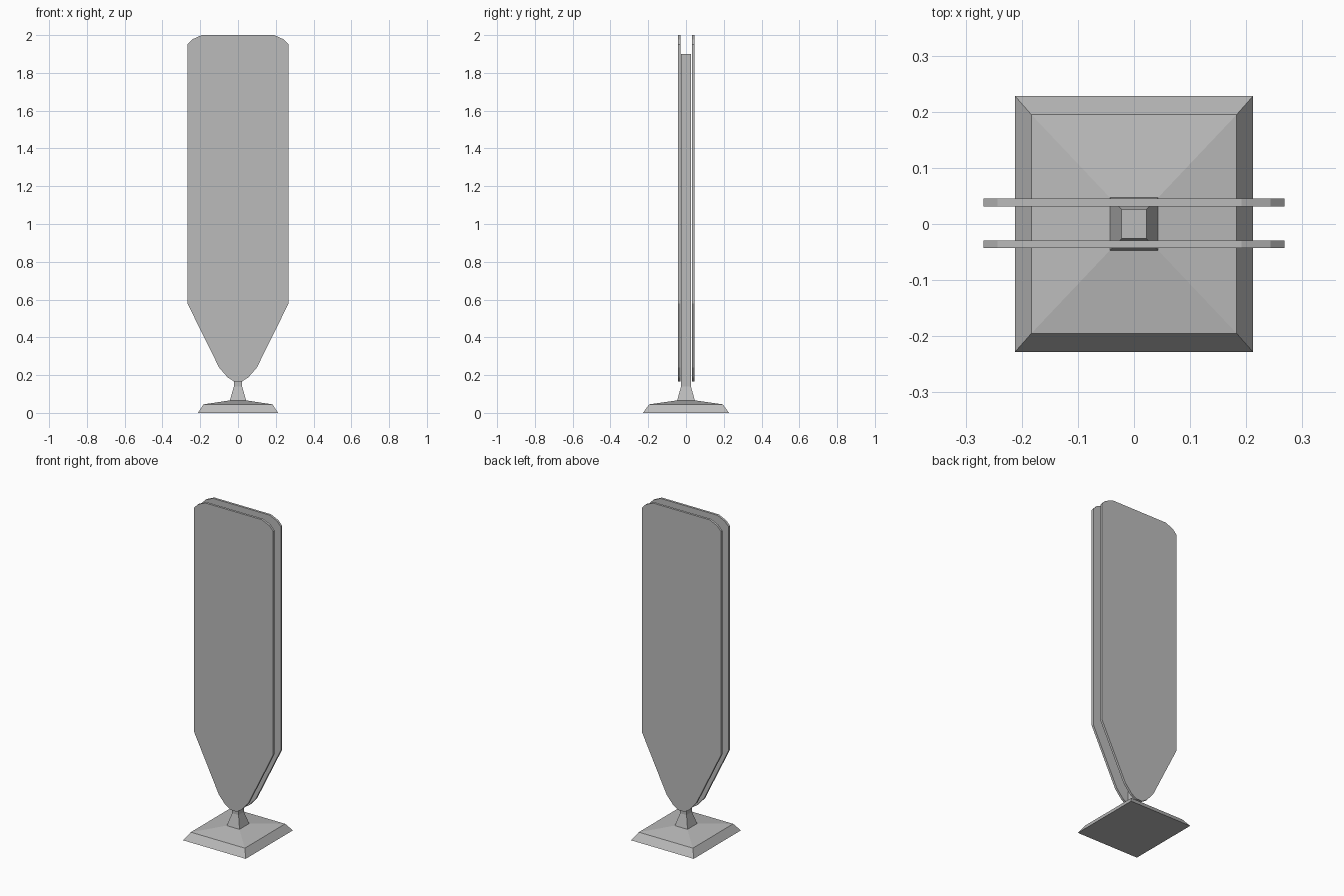
import bpy, bmesh

if "Cube" in bpy.data.objects:
    bpy.data.objects.remove(bpy.data.objects["Cube"])

grey = bpy.data.materials.new("grey")
grey.diffuse_color = (0.5, 0.5, 0.5, 1)
grey.use_nodes = True
grey.node_tree.nodes["Principled BSDF"].inputs["Base Color"].default_value = grey.diffuse_color


def finish(name, bm):
    bmesh.ops.recalc_face_normals(bm, faces=bm.faces)
    me = bpy.data.meshes.new(name)
    bm.to_mesh(me)
    bm.free()
    me.materials.append(grey)
    ob = bpy.data.objects.new(name, me)
    bpy.context.collection.objects.link(ob)


def stacked(name, levels):
    """Loft rectangles given as (half x, half y, z)."""
    bm = bmesh.new()
    rings = [[bm.verts.new((sx * hx, sy * hy, z))
              for sx, sy in ((-1, -1), (1, -1), (1, 1), (-1, 1))]
             for hx, hy, z in levels]
    for a, b in zip(rings, rings[1:]):
        for i in range(4):
            j = (i + 1) % 4
            bm.faces.new((a[i], a[j], b[j], b[i]))
    bm.faces.new(rings[0])
    bm.faces.new(rings[-1])
    finish(name, bm)


def board(name, y0, y1):
    """Mirrored half outline extruded along y."""
    half = [(0.022, 0.167), (0.055, 0.188), (0.1, 0.24), (0.268, 0.58),
            (0.268, 1.95), (0.243, 1.977), (0.192, 2.0)]
    outline = half + [(-x, z) for x, z in reversed(half)]
    bm = bmesh.new()
    face = bm.faces.new([bm.verts.new((x, y0, z)) for x, z in outline])
    ext = bmesh.ops.extrude_face_region(bm, geom=[face])
    moved = [v for v in ext["geom"] if isinstance(v, bmesh.types.BMVert)]
    bmesh.ops.translate(bm, verts=moved, vec=(0, y1 - y0, 0))
    finish(name, bm)


# Stepped foot with a shallow pyramid top
stacked("base", [(0.212, 0.228, 0), (0.183, 0.195, 0.045), (0.044, 0.048, 0.066)])
# Post with flared bottom
stacked("post", [(0.044, 0.048, 0.062), (0.022, 0.026, 0.14), (0.022, 0.026, 1.9)])
# Two sign boards on either side of the post
board("front_board", -0.043, -0.029)
board("back_board", 0.031, 0.045)
